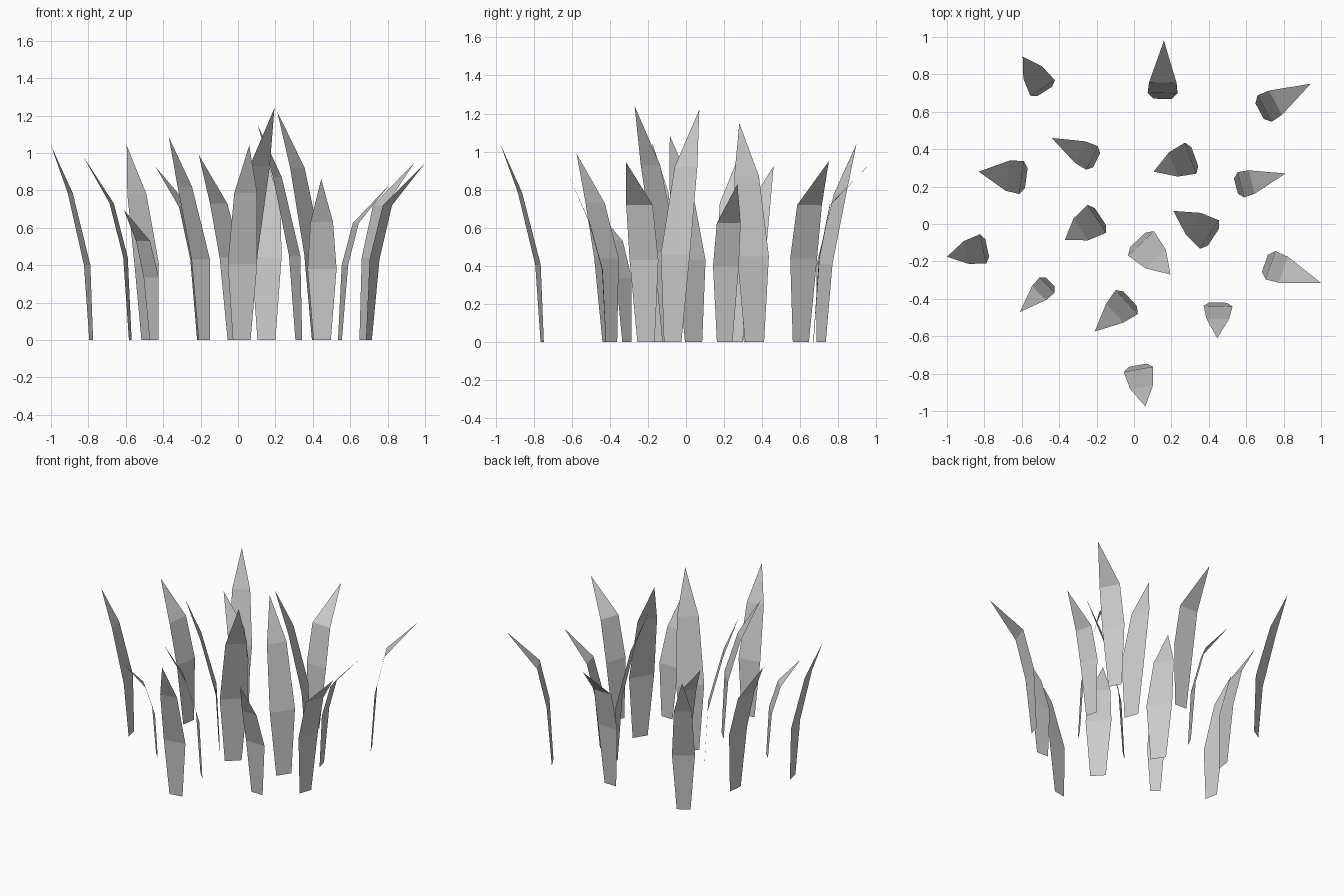
import bpy
from mathutils import Vector

# Each blade: base x, y | tip x, y | width | heights of lower fold, upper fold, tip | lean reached at upper fold
BLADES = [
    (-.477, .709, -.595, .895, .155, .41, .78, 1.04, .54),
    (.152, .669, .16, .98, .16, .44, .72, .95, .28),
    (.672, .603, .945, .75, .16, .44, .72, .95, .31),
    (-.20, .341, -.44, .46, .14, .43, .71, .925, .36),
    (-.576, .245, -.83, .28, .178, .44, .73, .985, .39),
    (.545, .203, .81, .27, .14, .40, .625, .83, .32),
    (-.18, .04, -.37, -.085, .18, .43, .82, 1.085, .55),
    (.325, .36, .105, .28, .177, .45, .87, 1.15, .52),
    (.425, -.07, .21, .07, .182, .46, .92, 1.22, .5),
    (.02, -.085, .195, -.27, .19, .47, .93, 1.24, .55),
    (-.785, -.128, -1.0, -.175, .16, .40, .785, 1.04, .52),
    (-.448, -.31, -.61, -.47, .115, .335, .53, .695, .37),
    (-.02, -.40, -.21, -.575, .175, .44, .73, .99, .44),
    (.45, -.42, .445, -.61, .155, .38, .63, .86, .46),
    (.70, -.21, 1.0, -.315, .16, .43, .72, .945, .33),
    (.02, -.755, .06, -.975, .16, .405, .785, 1.04, .53),
]


def grass_blade(i, bx, by, tx, ty, w, z1, z2, h, lean):
    base, tip = Vector((bx, by, 0)), Vector((tx, ty, 0))
    d = tip - base
    side = Vector((-d.y, d.x, 0)).normalized()
    upper = .78 if lean > .4 else .92
    verts = []
    # Three cross edges (lean fraction, height, width), then the pointed tip
    for f, z, k in ((0, 0, .6), (.1, z1, 1), (lean, z2, upper)):
        c = base + d * f + Vector((0, 0, z))
        verts += [c - side * w * k / 2, c + side * w * k / 2]
    verts.append(tip + Vector((0, 0, h)))
    faces = [(0, 1, 3, 2), (2, 3, 5, 4), (4, 5, 6)]
    mesh = bpy.data.meshes.new("grass_blade")
    mesh.from_pydata(verts, [], faces)
    obj = bpy.data.objects.new(f"grass_blade_{i:02d}", mesh)
    bpy.context.collection.objects.link(obj)


# Scatter the tuft
for i, blade in enumerate(BLADES, 1):
    grass_blade(i, *blade)
